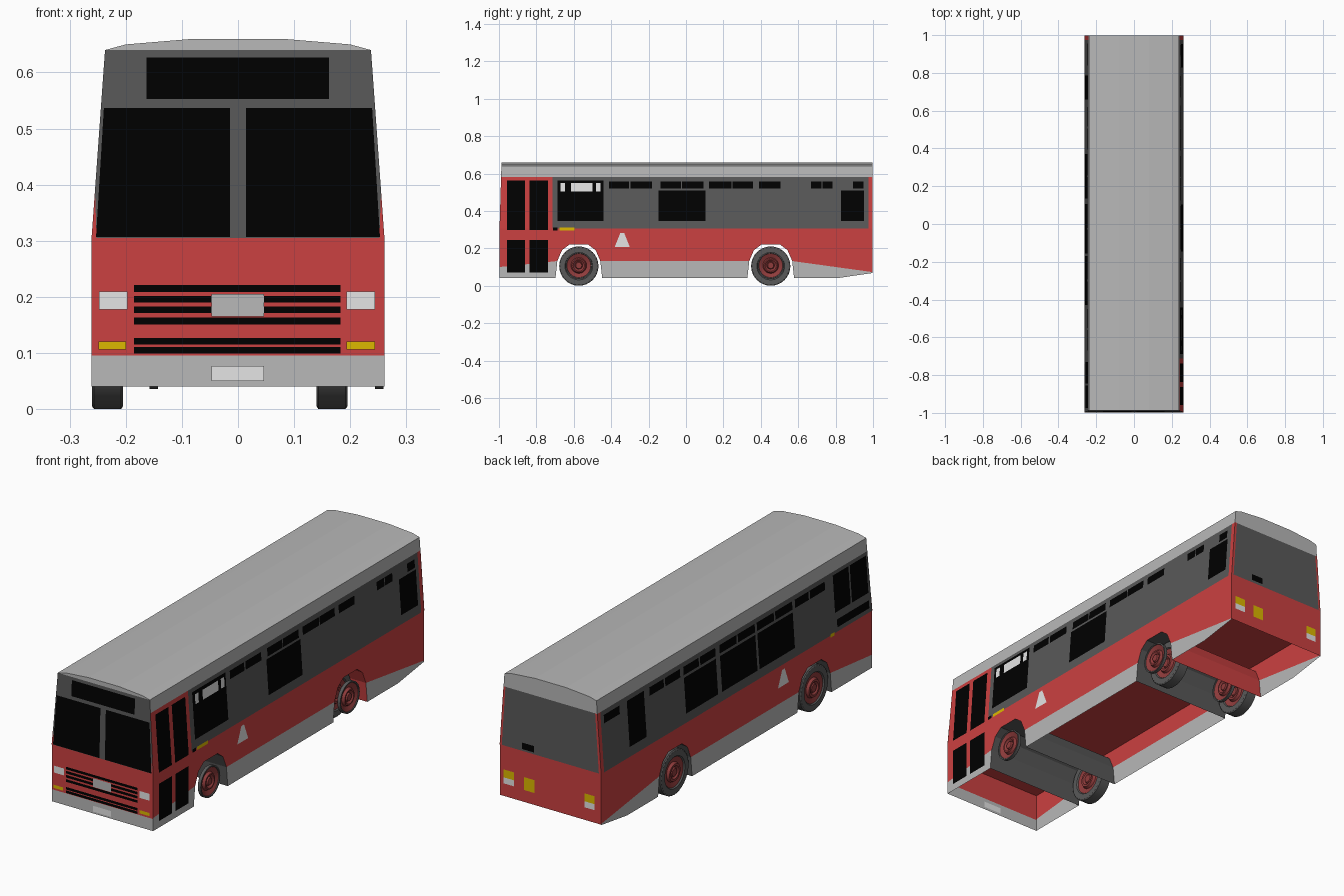
import bpy, bmesh, math
from mathutils import Vector

cube = bpy.data.objects.get("Cube")
if cube:
    bpy.data.objects.remove(cube, do_unlink=True)


def make_material(name, r, g, b):
    m = bpy.data.materials.new(name)
    m.use_nodes = True
    m.diffuse_color = (r, g, b, 1)
    m.node_tree.nodes["Principled BSDF"].inputs["Base Color"].default_value = (r, g, b, 1)
    return m


RED = make_material("body red", .6, .052, .052)
GREY = make_material("light grey", .48, .48, .48)
WHITE = make_material("pale grey", .78, .78, .78)
DARK = make_material("dark grey", .1, .1, .1)
BLACK = make_material("window black", 0, 0, 0)
YELLOW = make_material("lamp yellow", .72, .48, 0)
RIM = make_material("rim red", .28, .045, .045)

FRONT, REAR = -.997, .997
SILL, EAVE, RAIL, FLOOR = .305, .64, .58, .222
WIDE, TOP = .261, .237


def rise(z):
    """Share of the height between sill and eave."""
    return min(1, max(0, (z - SILL) / (EAVE - SILL)))


def half_width(z):
    """Body half width: straight below the sill, leaning in above it."""
    return WIDE - (WIDE - TOP) * rise(z)


def front_y(z):
    """Front wall position, leaning back above the sill."""
    return FRONT + .01 * rise(z)


def mesh_object(name, faces, mat, normal=None):
    """One object from lists of corner points, turned towards a normal."""
    bm = bmesh.new()
    for pts in faces:
        f = bm.faces.new([bm.verts.new(p) for p in pts])
        f.normal_update()
        if normal and f.normal.dot(Vector(normal)) < 0:
            f.normal_flip()
    bmesh.ops.remove_doubles(bm, verts=bm.verts, dist=.0001)
    me = bpy.data.meshes.new(name)
    bm.to_mesh(me)
    bm.free()
    me.materials.append(mat)
    ob = bpy.data.objects.new(name, me)
    bpy.context.collection.objects.link(ob)
    return ob


def side(name, s, polys, mat, off=0):
    """Outlines in (y, z) laid on the side s."""
    faces = [[(s * (half_width(z) + off), max(y, front_y(z)), z) for y, z in p] for p in polys]
    return mesh_object(name, faces, mat, (s, 0, 0))


def end(name, s, polys, mat, off=0):
    """Outlines in (x, z) laid on the front (s=-1) or rear (s=1)."""
    faces = [[(x, (front_y(z) if s < 0 else REAR) + s * off, z) for x, z in p] for p in polys]
    return mesh_object(name, faces, mat, (0, s, 0))


def rect(a, b, lo, hi):
    return [(a, lo), (b, lo), (b, hi), (a, hi)]


def panes(spans, lo, hi):
    return [rect(a, b, lo, hi) for a, b in spans]


def band(lo, hi):
    """Full-width strip of an end wall."""
    a, b = half_width(lo), half_width(hi)
    return [(-a, lo), (a, lo), (b, hi), (-b, hi)]


# Wheel arch outline, also used for the tunnels
half_arch = [(-.125, .04), (-.115, .132), (-.09, .19), (-.05, .22)]
arch = half_arch + [(-y, z) for y, z in reversed(half_arch)]
FRONT_AXLE, REAR_AXLE = -.573, .453
fa, ra = ([(c + y, z) for y, z in arch] for c in (FRONT_AXLE, REAR_AXLE))

# Side walls
lower = [(FRONT, .1)] + fa[1:-1] + ra[1:-1] + [(REAR, .073), (REAR, SILL), (FRONT, SILL)]
skirts = [
    [(FRONT, .04), fa[0], fa[1], (FRONT, .1)],
    [fa[-1], ra[0], ra[1], fa[-2]],
    [ra[-1], (.805, .04), (REAR, .068), (REAR, .073), ra[-2]],
]
for s, label in ((1, "left"), (-1, "right")):
    band_start = -.713 if s > 0 else FRONT
    side(label + "_lower_wall", s, [lower], RED)
    side(label + "_skirt", s, skirts, GREY)
    side(label + "_window_band", s, [rect(band_start, .975, SILL, RAIL)], DARK)
    pillars = [rect(.975, REAR, SILL, RAIL)]
    if s > 0:
        pillars.append(rect(FRONT, band_start, SILL, RAIL))
    side(label + "_pillars", s, pillars, RED)
    side(label + "_cant_rail", s, [rect(FRONT, REAR, RAIL, EAVE)], GREY)
    side(label + "_triangle_mark", s,
         [[(-.381, .208), (-.301, .208), (-.331, .283), (-.351, .283)]], WHITE, .002)

# Door side glazing
doors = [(-.957, -.862), (-.837, -.738)]
side("door_glass", 1, panes(doors, .297, .562) + panes(doors, .072, .245), BLACK, .002)
vents = [(-.411, -.306), (-.296, -.181), (-.136, -.026), (-.021, .094), (.124, .244),
         (.249, .359), (.389, .505), (.669, .724), (.729, .784), (.893, .948)]
side("left_vent_windows", 1, panes(vents, .52, .558), BLACK, .002)
side("left_vent_panels", 1, [rect(.507, .628, .54, .56), rect(.829, .886, .52, .558)], DARK, .002)
side("left_windows", 1, panes([(-.146, .104), (.829, .953)], .347, .51)
     + [rect(-.687, -.442, .347, .563)], BLACK, .002)
side("left_window_stickers", 1,
     panes([(-.671, -.646), (-.616, -.501), (-.481, -.456)], .503, .548), WHITE, .004)
side("left_side_lamp", 1, [rect(-.677, -.597, .296, .311)], YELLOW, .003)
side("left_lamp_end", 1, [rect(-.711, -.687, .296, .311)], BLACK, .003)

# Plain side glazing
big = [(.135, .37), (-.155, .105), (-.43, -.17)]
vents = [(.84, .955), (.515, .62), (.395, .505), (-.55, -.45), (-.67, -.56)]
for a, b in big:
    mid = (a + b) / 2
    vents += [(a, mid - .005), (mid + .005, b)]
side("right_vent_windows", -1, panes(vents, .522, .56), BLACK, .002)
side("right_windows", -1, panes(big, .347, .51) + [rect(.66, .785, .35, .56)], BLACK, .002)
side("driver_windows", -1, panes([(-.845, -.73), (-.975, -.855)], .395, .565)
     + [rect(-.975, -.74, .325, .361)], BLACK, .002)
side("right_side_lamp", -1, [rect(-.715, -.685, .298, .313)], YELLOW, .003)

# Front wall
end("front_bumper", -1, [band(.04, .096)], GREY)
end("front_panel", -1, [band(.096, SILL)], RED)
end("front_surround", -1, [band(SILL, EAVE)], DARK)
end("front_corner_trim", -1, [[(k * WIDE, SILL), (k * .252, SILL), (k * half_width(.39), .39)]
                              for k in (-1, 1)], RED, .001)
end("windscreen", -1, [[(k * .253, .307), (k * .014, .307), (k * .014, .537), (k * .239, .537)]
                       for k in (-1, 1)], BLACK, .002)
end("destination_sign", -1, [rect(-.163, .162, .553, .627)], BLACK, .002)
end("grille", -1, [rect(-.185, .183, z, z + .012)
                   for z in (.209, .19, .171, .151, .115, .099)], BLACK, .002)
end("grille_plate", -1, [rect(-.047, .046, .165, .205)], GREY, .003)
end("number_plate", -1, [rect(-.047, .046, .05, .077)], WHITE, .003)
end("number_plate_back", -1, [rect(-.047, .046, .05, .077)], WHITE, -.003)
end("headlights", -1, panes([(-.248, -.197), (.193, .244)], .178, .21), WHITE, .003)
end("front_indicators", -1, panes([(-.249, -.2), (.193, .244)], .106, .121), YELLOW, .003)

# Rear wall
end("rear_panel", 1, [band(.07, SILL)], RED)
end("rear_window", 1, [band(SILL, RAIL)], DARK)
end("rear_header", 1, [band(RAIL, EAVE)], GREY)
end("rear_corner_trim", 1, [[(k * WIDE, SILL), (k * .25, SILL),
                             (k * .231, RAIL), (k * half_width(RAIL), RAIL)]
                            for k in (-1, 1)], RED, .001)
lamps = [(.185, .24), (-.23, -.178)]
end("rear_lamps", 1, panes(lamps, .158, .195) + [rect(.08, .135, .127, .187)], YELLOW, .003)
end("reverse_lamps", 1, panes(lamps, .13, .158), WHITE, .003)
end("rear_plate", 1, [rect(.083, .145, .315, .345)], BLACK, .003)

# Roof with closed ends
crown = [(-TOP, EAVE), (-.2, .65), (-.08, .66), (.08, .66), (.2, .65), (TOP, EAVE)]
nose = front_y(EAVE)
mesh_object("roof", [[(a, nose, p), (b, nose, q), (b, REAR, q), (a, REAR, p)]
                     for (a, p), (b, q) in zip(crown, crown[1:])], GREY, (0, 0, 1))
for s, label in ((-1, "front"), (1, "rear")):
    end(label + "_roof_cap", s, [crown], GREY)

# Underside and wheel tunnels; the rearmost tunnel wall is body coloured
mesh_object("floor", [[(x, y, FLOOR) for x, y in
                       ((-WIDE, FRONT), (WIDE, FRONT), (WIDE, REAR), (-WIDE, REAR))]],
            RED, (0, 0, -1))


def tunnel(name, pts, mat):
    mesh_object(name, [[(-WIDE, *p), (WIDE, *p), (WIDE, *q), (-WIDE, *q)]
                       for p, q in zip(pts, pts[1:])], mat)


tunnel("front_wheel_tunnel", fa, DARK)
tunnel("rear_wheel_tunnel", ra[:5], DARK)
tunnel("rear_tunnel_back_wall", ra[4:], RED)


def lathe(name, profile, centre, mat, steps=32):
    """Spin (radius, x) points about an axle."""
    bm = bmesh.new()
    vs = [bm.verts.new((x, r, 0)) for r, x in profile]
    es = [bm.edges.new(p) for p in zip(vs, vs[1:])]
    bmesh.ops.spin(bm, geom=vs + es, cent=(0, 0, 0), axis=(1, 0, 0),
                   angle=math.tau, steps=steps)
    bmesh.ops.remove_doubles(bm, verts=bm.verts, dist=.0001)
    bmesh.ops.recalc_face_normals(bm, faces=bm.faces)
    me = bpy.data.meshes.new(name)
    bm.to_mesh(me)
    bm.free()
    me.materials.append(mat)
    ob = bpy.data.objects.new(name, me)
    ob.location = centre
    bpy.context.collection.objects.link(ob)
    bpy.ops.object.select_all(action="DESELECT")
    ob.select_set(True)
    bpy.context.view_layer.objects.active = ob
    bpy.ops.object.shade_smooth_by_angle(angle=math.radians(35))


# Wheels: square-shouldered tyre with a dished rim, and separate hub covers
half_tyre = [(.068, .02), (.074, .0275), (.1, .0275), (.105, .024)]
tyre = half_tyre + [(r, -x) for r, x in reversed(half_tyre)]
half_rim = [(0, .026), (.018, .026), (.022, .02), (.03, .028), (.04, .028), (.046, .016), (.07, .022)]
rim = half_rim + [(r, -x) for r, x in reversed(half_rim)]
cover = [(0, .005), (.016, .005), (.02, -.003), (.03, .006), (.036, .006), (.042, -.006), (.064, .004)]
ring = [(.064, .004), (.066, .0075), (.072, .0075), (.072, -.0075), (.064, -.0075)]
for label, x, y in (("front_right", -.2325, FRONT_AXLE), ("rear_right", -.2325, REAR_AXLE),
                    ("rear_left", .1675, REAR_AXLE)):
    lathe(label + "_tyre", tyre, (x, y, .105), DARK)
    lathe(label + "_rim", rim, (x, y, .105), RIM)
for label, x, y in (("front_left", .252, FRONT_AXLE), ("rear_left", .252, REAR_AXLE),
                    ("rear_right", -.15, REAR_AXLE)):
    lathe(label + "_hub_cover", cover, (x, y, .108), RIM)
    lathe(label + "_hub_ring", ring, (x, y, .108), DARK)
